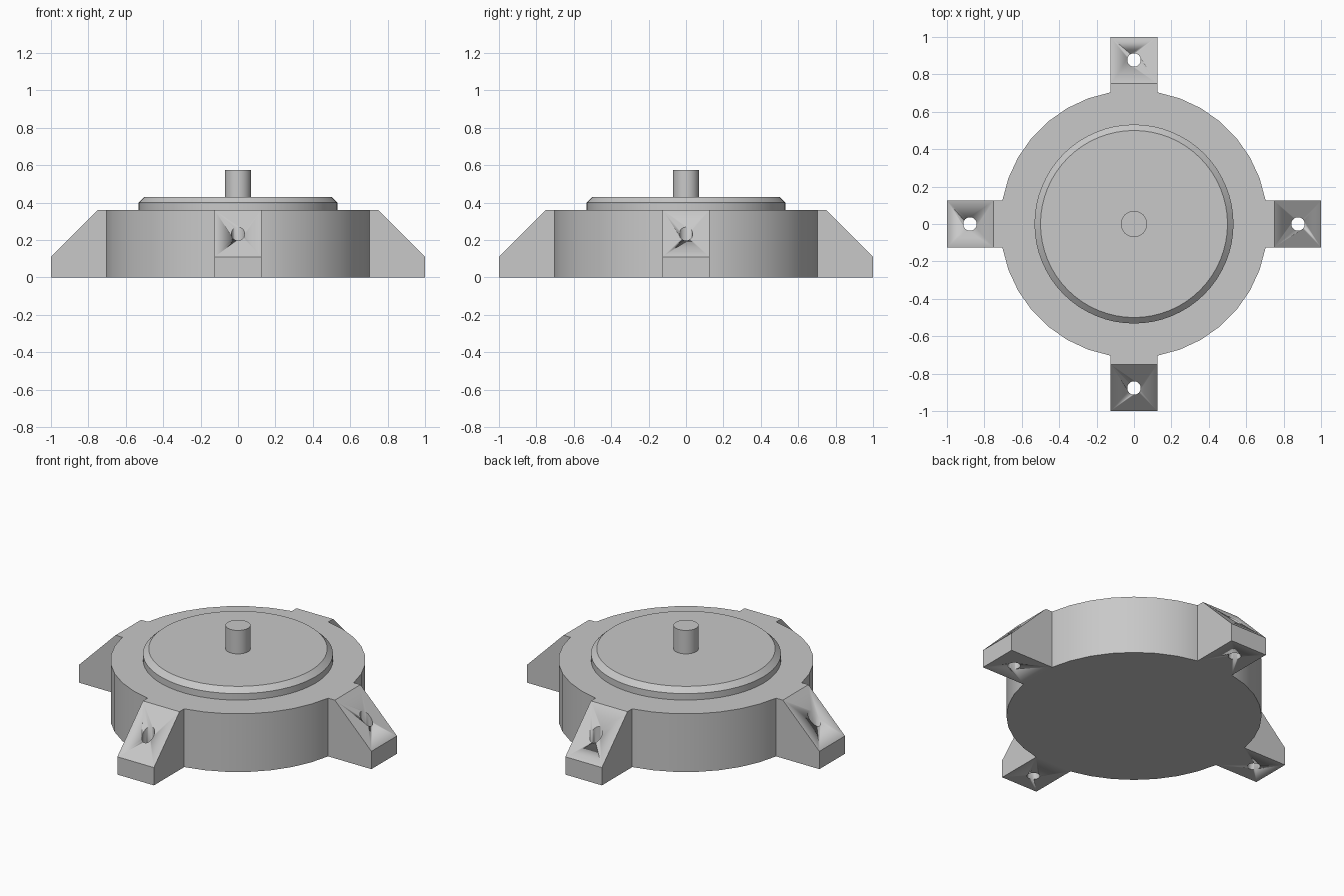
import bpy
import bmesh
from math import sin, cos, pi, radians
from mathutils import Matrix

old = bpy.data.objects.get("Cube")
if old:
    bpy.data.objects.remove(old, do_unlink=True)

RADIUS, HEIGHT, HALF = 0.715, 0.36, 0.125
CHORD = RADIUS * cos(radians(10))

grey = bpy.data.materials.new("plain grey")
grey.use_nodes = True
COLOUR = (0.58, 0.58, 0.58, 1)
grey.diffuse_color = COLOUR
grey.node_tree.nodes["Principled BSDF"].inputs["Base Color"].default_value = COLOUR


def finish(bm, name):
    """Turn a bmesh into a shaded grey object."""
    bmesh.ops.recalc_face_normals(bm, faces=bm.faces)
    mesh = bpy.data.meshes.new(name)
    bm.to_mesh(mesh)
    bm.free()
    mesh.materials.append(grey)
    obj = bpy.data.objects.new(name, mesh)
    bpy.context.collection.objects.link(obj)
    bpy.ops.object.select_all(action='DESELECT')
    obj.select_set(True)
    bpy.context.view_layer.objects.active = obj
    bpy.ops.object.shade_smooth_by_angle(angle=radians(25))
    return obj


def prism(name, points, offset):
    """Extrude a closed outline along an offset."""
    bm = bmesh.new()
    face = bm.faces.new([bm.verts.new(p) for p in points])
    new = bmesh.ops.extrude_face_region(bm, geom=[face], use_keep_orig=True)["geom"]
    bmesh.ops.translate(bm, vec=offset,
                        verts=[g for g in new if isinstance(g, bmesh.types.BMVert)])
    return finish(bm, name)


def turned(name, profile, sides):
    """Solid of revolution from (radius, height) pairs, capped at both ends."""
    bm = bmesh.new()
    rings = [[bm.verts.new((r * cos(2 * pi * i / sides), r * sin(2 * pi * i / sides), z))
              for i in range(sides)] for r, z in profile]
    for low, high in zip(rings, rings[1:]):
        for i in range(sides):
            j = (i + 1) % sides
            bm.faces.new((low[i], low[j], high[j], high[i]))
    bm.faces.new(rings[0])
    bm.faces.new(rings[-1])
    return finish(bm, name)


# Round housing, with a flat for each mounting foot
angles = [radians(90 * q + a) for q in range(4) for a in range(10, 81, 10)]
prism("housing", [(RADIUS * cos(a), RADIUS * sin(a), 0) for a in angles], (0, 0, HEIGHT))

# Four sloped mounting feet, each drilled vertically
side = [(CHORD, 0), (1, 0), (1, 0.11), (0.75, HEIGHT), (CHORD, HEIGHT)]
for i, place in enumerate(("left", "back", "right", "front")):
    turn = Matrix.Rotation(i * pi / 2, 4, 'Z')
    foot = prism(place + "_foot", [(x, -HALF, z) for x, z in side], (0, 2 * HALF, 0))
    drill = turned(place + "_drill", [(0.036, -0.1), (0.036, 0.5)], 24)
    drill.data.transform(Matrix.Translation((0.877, 0, 0)))
    for obj in (foot, drill):
        obj.data.transform(turn)
    drill.hide_render = True
    drill.hide_viewport = True
    cut = foot.modifiers.new("bolt hole", 'BOOLEAN')
    cut.operation = 'DIFFERENCE'
    cut.solver = 'EXACT'
    cut.object = drill

# Raised lid with a bevelled rim, and the central shaft
turned("lid", [(0.532, HEIGHT), (0.532, 0.4), (0.5, 0.43)], 64)
turned("shaft", [(0.07, 0.43), (0.07, 0.575)], 32)
